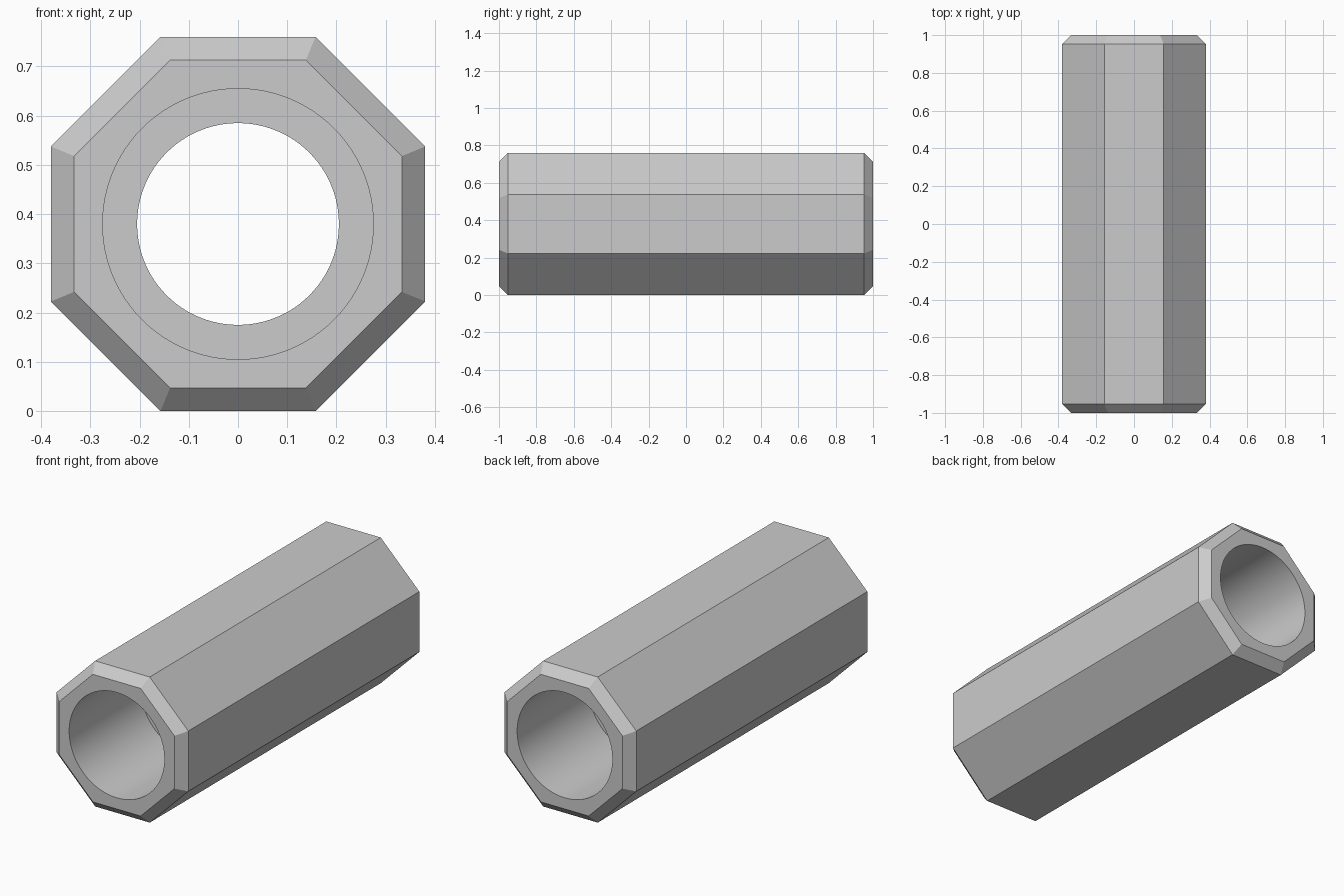
import bpy
import bmesh
from math import pi, cos, sin

cube = bpy.data.objects.get("Cube")
if cube:
    bpy.data.objects.remove(cube, do_unlink=True)

CENTRE_Z = 0.38

grey = bpy.data.materials.new("light_grey")
grey.use_nodes = True
grey.diffuse_color = (0.6, 0.6, 0.6, 1)
grey.node_tree.nodes["Principled BSDF"].inputs["Base Color"].default_value = (0.6, 0.6, 0.6, 1)


def lathe(name, profile, sides, turn=0.0):
    """Closed solid along y from (radius, y) pairs."""
    bm = bmesh.new()
    rings = []
    for r, y in profile:
        angles = [turn + 2 * pi * i / sides for i in range(sides)]
        rings.append([bm.verts.new((r * cos(a), y, CENTRE_Z + r * sin(a))) for a in angles])
    for a, b in zip(rings, rings[1:]):
        for i in range(sides):
            j = (i + 1) % sides
            bm.faces.new((a[i], a[j], b[j], b[i]))
    bm.faces.new(rings[0])
    bm.faces.new(rings[-1])
    bmesh.ops.recalc_face_normals(bm, faces=bm.faces)
    mesh = bpy.data.meshes.new(name)
    bm.to_mesh(mesh)
    bm.free()
    mesh.materials.append(grey)
    obj = bpy.data.objects.new(name, mesh)
    bpy.context.collection.objects.link(obj)
    return obj


# Octagonal body with chamfered ends
to_corner = 1 / cos(pi / 8)
outer, end = 0.38 * to_corner, 0.333 * to_corner
body = lathe("octagonal_tube", [(end, -1), (outer, -0.953), (outer, 0.953), (end, 1)], 8, pi / 8)

# Through bore, wider from each end to an inner shoulder
WIDE, NARROW, STEP = 0.275, 0.205, 0.41
bore = lathe("bore_cutter", [(WIDE, -1.1), (WIDE, -STEP), (NARROW, -STEP),
                             (NARROW, STEP), (WIDE, STEP), (WIDE, 1.1)], 96)
bore.hide_render = True

cut = body.modifiers.new("bore", 'BOOLEAN')
cut.operation = 'DIFFERENCE'
cut.solver = 'EXACT'
cut.object = bore

bpy.ops.object.select_all(action='DESELECT')
body.select_set(True)
bpy.context.view_layer.objects.active = body
bpy.ops.object.modifier_apply(modifier=cut.name)
bpy.data.objects.remove(bore, do_unlink=True)

# Round bore shades smooth, facets stay crisp
bpy.ops.object.shade_smooth_by_angle(angle=pi / 6)
